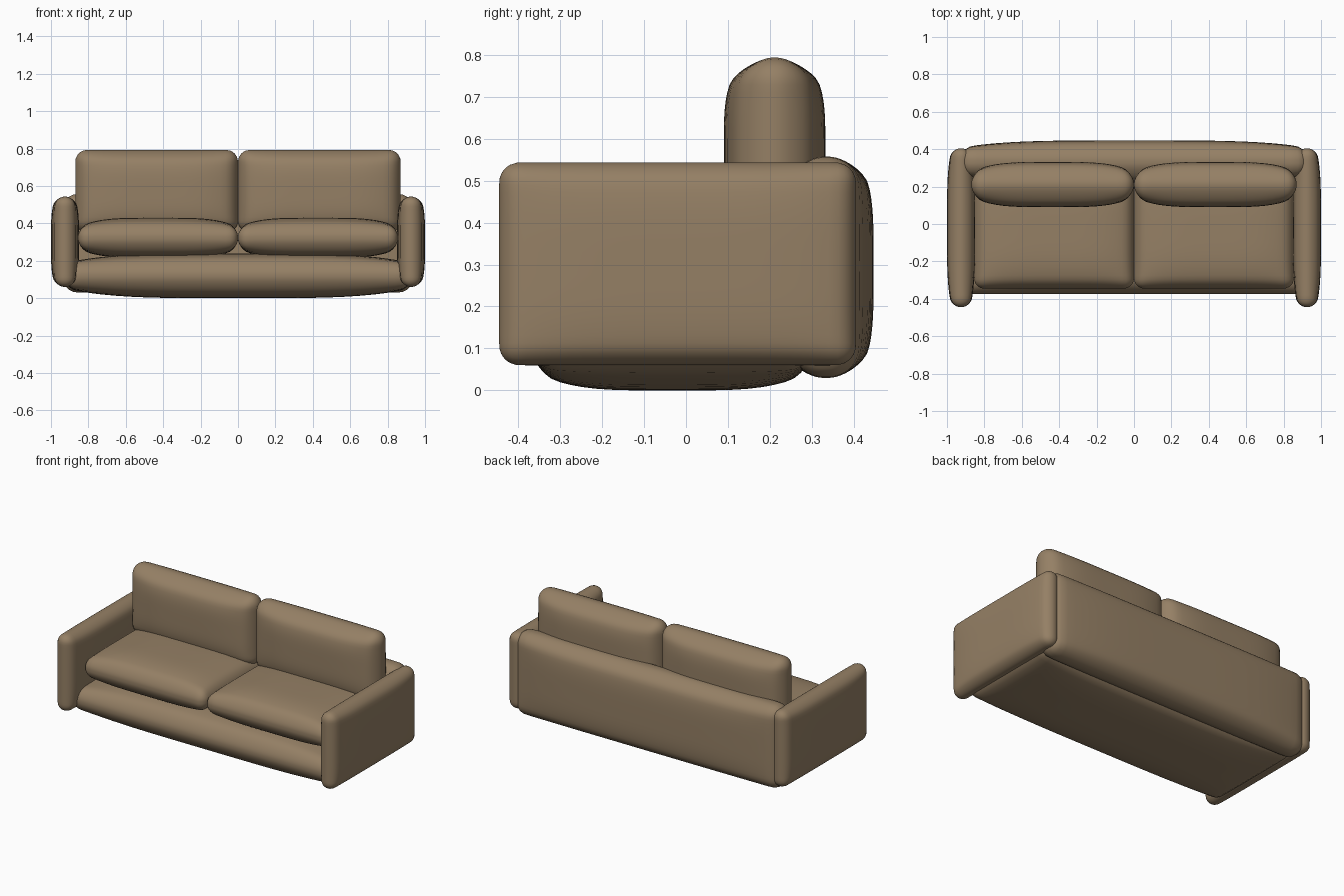
import bpy, bmesh, math
from mathutils import Vector

if "Cube" in bpy.data.objects:
    bpy.data.objects.remove(bpy.data.objects["Cube"])

fabric = bpy.data.materials.new("brown_fabric")
fabric.diffuse_color = (0.30, 0.215, 0.13, 1)
fabric.use_nodes = True
fabric.node_tree.nodes["Principled BSDF"].inputs["Base Color"].default_value = fabric.diffuse_color


def cushion(name, lo, hi, thin, edge, radius):
    """Inflated rounded box: 'thin' is the bulging axis, 'edge' the rim thickness fraction."""
    lo, hi = Vector(lo), Vector(hi)
    centre, full = (lo + hi) / 2, (hi - lo) / 2
    half = full.copy()
    half[thin] *= edge
    radius = min(radius, min(half) * 0.98)
    bm = bmesh.new()
    bmesh.ops.create_cube(bm, size=2)
    bmesh.ops.subdivide_edges(bm, edges=bm.edges[:], cuts=27, use_grid_fill=True)
    for v in bm.verts:
        # crowd the grid towards the rims, then round the box edges
        q = Vector([math.sin(c * math.pi / 2) * h for c, h in zip(v.co, half)])
        inner = Vector([max(-(h - radius), min(h - radius, c)) for c, h in zip(q, half)])
        d = q - inner
        p = inner + d.normalized() * radius
        # swell the middle
        swell = 1.0
        for a in range(3):
            if a != thin:
                swell *= 1 - min(1, abs(p[a] / half[a])) ** 4
        p[thin] *= 1 + (1 / edge - 1) * swell
        v.co = p + centre
    for f in bm.faces:
        f.smooth = True
    me = bpy.data.meshes.new(name)
    bm.to_mesh(me)
    bm.free()
    me.materials.append(fabric)
    ob = bpy.data.objects.new(name, me)
    bpy.context.collection.objects.link(ob)
    return ob


# frame under the seat and the backrest panel
cushion("base", (-0.93, -0.375, 0.0), (0.93, 0.31, 0.24), 2, 0.56, 0.065)
cushion("back_panel", (-0.93, 0.22, 0.03), (0.93, 0.447, 0.557), 1, 0.66, 0.07)

# mirrored arms, seat cushions and back cushions
for side, s in (("left", -1), ("right", 1)):
    def pair(name, x0, x1, y, z, thin, edge, radius):
        xs = sorted((s * x0, s * x1))
        cushion(side + "_" + name, (xs[0], y[0], z[0]), (xs[1], y[1], z[1]),
                thin, edge, radius)

    pair("arm", 0.85, 1.0, (-0.445, 0.405), (0.06, 0.543), 0, 0.66, 0.05)
    pair("seat_cushion", 0.0, 0.855, (-0.345, 0.29), (0.215, 0.43), 2, 0.55, 0.055)
    pair("back_cushion", 0.0, 0.87, (0.09, 0.332), (0.35, 0.793), 1, 0.55, 0.065)
